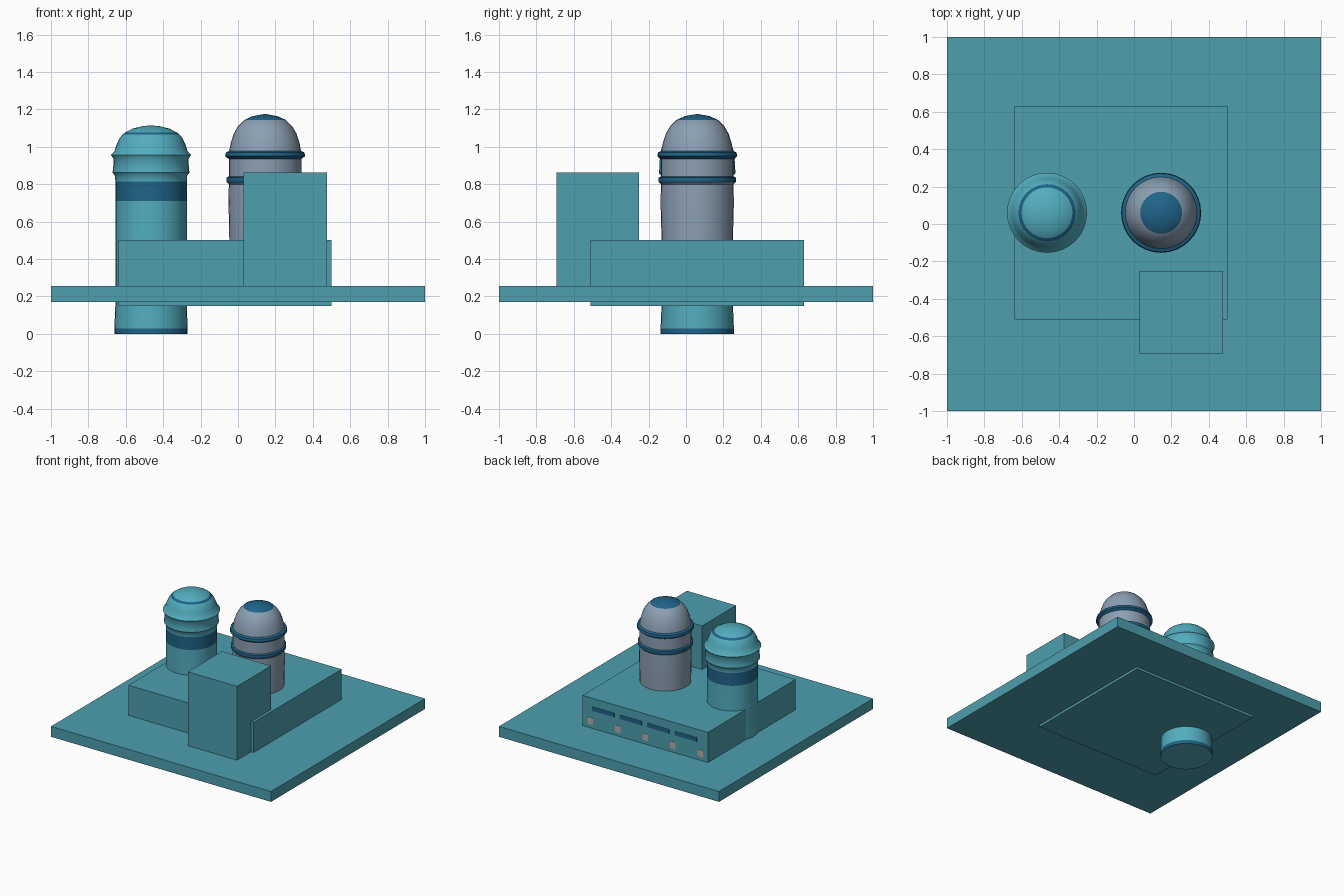
import bpy, bmesh
from math import sin, cos, pi, radians

if "Cube" in bpy.data.objects:
    bpy.data.objects.remove(bpy.data.objects["Cube"])


def mat(name, r, g, b):
    m = bpy.data.materials.new(name)
    m.diffuse_color = (r, g, b, 1)
    m.use_nodes = True
    m.node_tree.nodes["Principled BSDF"].inputs["Base Color"].default_value = m.diffuse_color
    return m


TEAL = mat("teal", 0.075, 0.35, 0.43)
BRIGHT = mat("bright_teal", 0.085, 0.42, 0.52)
BLUE = mat("dark_blue", 0.014, 0.127, 0.25)
STEEL = mat("steel", 0.26, 0.35, 0.45)
PALE = mat("pale", 0.45, 0.43, 0.42)


def finish(name, bm, mats):
    bmesh.ops.recalc_face_normals(bm, faces=bm.faces)
    me = bpy.data.meshes.new(name)
    bm.to_mesh(me)
    bm.free()
    for m in mats:
        me.materials.append(m)
    ob = bpy.data.objects.new(name, me)
    bpy.context.collection.objects.link(ob)
    return ob


def box(name, lo, hi, m):
    bm = bmesh.new()
    bmesh.ops.create_cube(bm, size=1)
    for v in bm.verts:
        v.co = [(a + b) / 2 + c * (b - a) for a, b, c in zip(lo, hi, v.co)]
    return finish(name, bm, [m])


def lathe(name, cx, cy, profile, main, n=32):
    """Revolve (radius, z, colour of the segment above); closed at both ends."""
    bm = bmesh.new()
    rings = [[bm.verts.new((cx + r * cos(2 * pi * i / n), cy + r * sin(2 * pi * i / n), z))
              for i in range(n)] for r, z, _ in profile]
    for k in range(len(rings) - 1):
        for i in range(n):
            j = (i + 1) % n
            f = bm.faces.new((rings[k][i], rings[k][j], rings[k + 1][j], rings[k + 1][i]))
            f.material_index = profile[k][2]
    bm.faces.new(rings[0][::-1])
    # pointed crown
    tip = bm.verts.new((cx, cy, profile[-1][1] + 0.005))
    for i in range(n):
        f = bm.faces.new((rings[-1][i], rings[-1][(i + 1) % n], tip))
        f.material_index = profile[-1][2]
    ob = finish(name, bm, [main, BLUE])
    bpy.ops.object.select_all(action='DESELECT')
    ob.select_set(True)
    bpy.context.view_layer.objects.active = ob
    bpy.ops.object.shade_smooth_by_angle(angle=radians(40))
    return ob


# Slab, low hall and block
box("ground_slab", (-1, -1, 0.17), (1, 1, 0.255), TEAL)
box("low_hall", (-0.64, -0.51, 0.15), (0.5, 0.63, 0.503), TEAL)
box("tall_block", (0.03, -0.693, 0.21), (0.477, -0.252, 0.862), TEAL)

# Teal silo running through the slab
lathe("teal_silo", -0.465, 0.06, [
    (0.196, 0, 1), (0.196, 0.03, 0), (0.191, 0.15, 0), (0.191, 0.71, 1), (0.191, 0.815, 0),
    (0.192, 0.845, 0), (0.206, 0.862, 0), (0.203, 0.88, 0), (0.2, 0.935, 0),
    (0.214, 0.957, 0), (0.196, 0.975, 0), (0.185, 1.01, 0), (0.169, 1.045, 0),
    (0.153, 1.065, 1), (0.136, 1.078, 0), (0.1, 1.097, 0), (0.05, 1.11, 0)], BRIGHT)

# Steel silo standing in the hall
lathe("steel_silo", 0.145, 0.06, [
    (0.19, 0.25, 0), (0.192, 0.55, 0), (0.196, 0.7, 0), (0.194, 0.8, 0), (0.206, 0.812, 1),
    (0.206, 0.835, 1), (0.194, 0.842, 0), (0.194, 0.935, 1), (0.214, 0.95, 1),
    (0.21, 0.97, 1), (0.192, 0.978, 0), (0.184, 1.02, 0), (0.168, 1.07, 0),
    (0.145, 1.11, 0), (0.112, 1.143, 1), (0.07, 1.163, 1), (0.03, 1.171, 1)], STEEL)

# Strip windows and small windows on the back of the hall
for i in range(4):
    x = 0.31 - i * 0.25
    box(f"strip_window_{i + 1}", (x - 0.1, 0.62, 0.4), (x + 0.1, 0.632, 0.435), BLUE)
for i in range(5):
    x = 0.43 - i * 0.25
    box(f"small_window_{i + 1}", (x - 0.025, 0.62, 0.285), (x + 0.025, 0.632, 0.34), PALE)
